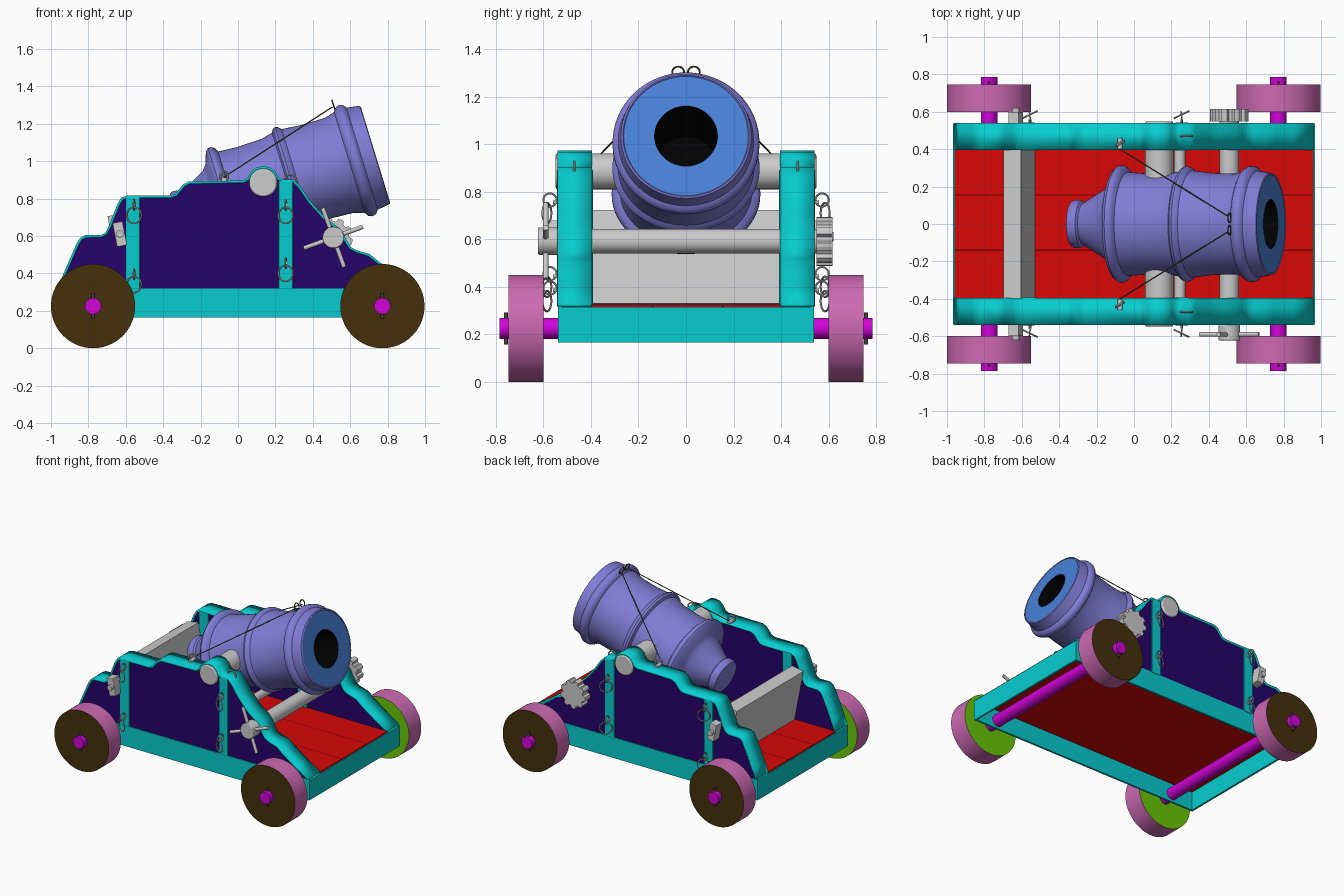
import bpy, bmesh
from math import sin, cos, pi, radians
from mathutils import Vector, Matrix

if "Cube" in bpy.data.objects:
    bpy.data.objects.remove(bpy.data.objects["Cube"])


def mat(name, *rgb):
    # rgb as seen on the lit surface, 0-255
    m = bpy.data.materials.new(name)
    m.diffuse_color = (*[min(1, c / 255 / .875) ** 2.2 for c in rgb], 1)
    m.use_nodes = True
    m.node_tree.nodes["Principled BSDF"].inputs["Base Color"].default_value = m.diffuse_color
    return m


TEAL, INDIGO, RED = mat("teal", 14, 178, 180), mat("indigo", 37, 9, 92), mat("red", 188, 14, 14)
PINK, BROWN, GREEN = mat("pink", 178, 92, 155), mat("brown", 62, 45, 17), mat("green", 92, 172, 14)
MAGENTA, BARREL = mat("magenta", 182, 10, 188), mat("barrel", 112, 108, 186)
BLUE, BLACK, ROPE = mat("blue", 64, 112, 188), mat("black", 4, 4, 4), mat("rope", 75, 72, 45)
DARK = mat("dark_metal", 60, 60, 60)


def finish(name, bm, mats=(), matrix=None, smooth=True, bevel=0):
    bmesh.ops.recalc_face_normals(bm, faces=bm.faces[:])
    me = bpy.data.meshes.new(name)
    bm.to_mesh(me)
    bm.free()
    ob = bpy.data.objects.new(name, me)
    bpy.context.collection.objects.link(ob)
    for m in mats:
        if m:
            me.materials.append(m)
    if matrix:
        ob.matrix_world = matrix
    if bevel:
        b = ob.modifiers.new("bevel", 'BEVEL')
        b.width, b.segments = bevel, 2
    if smooth:
        bpy.ops.object.select_all(action='DESELECT')
        ob.select_set(True)
        bpy.context.view_layer.objects.active = ob
        bpy.ops.object.shade_smooth_by_angle(angle=radians(35))
    return ob


def box(name, size, loc, m=None, rot_y=0, bevel=0):
    bm = bmesh.new()
    bmesh.ops.create_cube(bm, size=1, matrix=Matrix.Diagonal((*size, 1)))
    return finish(name, bm, [m], Matrix.Translation(loc) @ Matrix.Rotation(rot_y, 4, 'Y'), False, bevel)


def rod(name, a, b, r, m=None, seg=32, bevel=0):
    a, b = Vector(a), Vector(b)
    d = b - a
    bm = bmesh.new()
    bmesh.ops.create_cone(bm, cap_ends=True, segments=seg, radius1=r, radius2=r, depth=d.length)
    rot = d.to_track_quat('Z', 'Y').to_matrix().to_4x4()
    return finish(name, bm, [m], Matrix.Translation((a + b) / 2) @ rot, True, bevel)


def lathe(name, prof, mats, idx, matrix, seg=64):
    # profile of (radius, height), one material index per segment
    bm = bmesh.new()
    rings = [[bm.verts.new((r * cos(2 * pi * k / seg), r * sin(2 * pi * k / seg), z)) for k in range(seg)]
             if r else [bm.verts.new((0, 0, z))] for r, z in prof]
    for i in range(len(rings) - 1):
        a, b = rings[i], rings[i + 1]
        for k in range(seg):
            n = (k + 1) % seg
            q = [a[k], a[n], b[n], b[k]] if len(a) == len(b) else \
                [a[0], b[n], b[k]] if len(a) == 1 else [a[k], a[n], b[0]]
            bm.faces.new(q).material_index = idx[i]
    return finish(name, bm, mats, matrix)


def extrude(name, pts, y0, y1, m=None, smooth=False):
    bm = bmesh.new()
    f = bm.faces.new([bm.verts.new((x, y0, z)) for x, z in pts])
    g = bmesh.ops.extrude_face_region(bm, geom=[f])
    bmesh.ops.translate(bm, vec=(0, y1 - y0, 0), verts=[v for v in g['geom'] if isinstance(v, bmesh.types.BMVert)])
    return finish(name, bm, [m], None, smooth)


def ring(name, loc, R, r, rot, m=None):
    bpy.ops.mesh.primitive_torus_add(major_radius=R, minor_radius=r, major_segments=28,
                                     minor_segments=8, location=loc, rotation=rot)
    ob = bpy.context.object
    ob.name = name
    bpy.ops.object.shade_smooth_by_angle()
    if m:
        ob.data.materials.append(m)


# carriage bed: thin frame open below, three floor planks on a sheet
for s in (-1, 1):
    box("bed_side", (1.935, .015, .154), (0, s * .53, .242), TEAL)
    box("bed_end", (.015, 1.06, .15), (s * .96, 0, .24), TEAL)
box("floor_sheet", (1.915, 1.05, .008), (0, 0, .308), RED)
for y, w in ((-.27, .26), (.0075, .295), (.2775, .245)):
    box("floor_plank", (1.92, w, .02), (0, y, .315), RED, 0, .003)

# cheek outline, rear to front
OUT = [(-.955, .32), (-.93, .39), (-.86, .55), (-.84, .585), (-.815, .598), (-.73, .598), (-.705, .613),
       (-.685, .65), (-.64, .765), (-.62, .80), (-.59, .81), (-.36, .81), (-.33, .82), (-.29, .87),
       (-.26, .886), (.03, .89), (.055, .905), (.075, .94), (.10, .96), (.135, .967), (.17, .96),
       (.195, .94), (.215, .905), (.24, .895), (.295, .895), (.325, .865), (.38, .785), (.46, .695), (.54, .635),
       (.575, .575), (.60, .535), (.64, .515), (.70, .498), (.75, .458), (.85, .388), (.955, .32)]

for s in (-1, 1):
    extrude("cheek_panel", OUT, s * .404, s * .533, INDIGO)
    bm = bmesh.new()
    va = [[bm.verts.new((x, y, z)) for x, z in OUT] for y in (s * .396, s * .54)]
    for i in range(len(OUT) - 1):
        bm.faces.new((va[0][i], va[0][i + 1], va[1][i + 1], va[1][i]))
    trim = finish("cheek_trim", bm, [TEAL])
    so = trim.modifiers.new("thick", 'SOLIDIFY')
    so.thickness, so.offset = .013, 0
    # upright straps
    for x, top in ((-.562, .81), (.255, .895)):
        box("cheek_strap", (.076, .15, top - .315), (x, s * .467, (top + .315) / 2), TEAL, 0, .006)

    # hanging rings with eye bolts
    for x in (-.556, .255):
        for z in ((.71, .34) if x < 0 else (.71, .40)):
            rod("eye_bolt", (x, s * .53, z + .045), (x, s * .56, z + .045), .007, None, 12)
            ring("eye_loop", (x, s * .572, z + .055), .028, .004, (0, pi / 2, s * .12))
            ring("hanging_ring", (x, s * .585, z), .043, .0045, (pi / 2, 0, s * .45))
    # rope staple and cheek-top hook
    rod("staple_base", (-.075, s * .40, .90), (-.075, s * .46, .90), .014, None, 12)
    ring("rope_staple", (-.075, s * .43, .92), .024, .007, (pi / 2, 0, .5))
    ring("top_hook", (.28, s * .47, .895), .032, .005, (pi / 2, 0, 0))
    # guy rope up to the barrel loop
    rod("guy_rope", (-.075, s * .40, .915), (.505, s * .04, 1.29), .0035, ROPE, 8)
    ring("barrel_loop", (.51, s * .033, 1.302), .025, .004, (0, radians(72), 0), ROPE)

# wheels, axles and linch pins
for x in (-.775, .772):
    rod("axle", (x, -.785, .225), (x, .785, .225), .044, MAGENTA, 32)
    for s in (-1, 1):
        lathe("wheel", [(0, -.073), (.225, -.073), (.225, .073), (0, .073)], [GREEN, PINK, BROWN], [0, 1, 2],
              Matrix.Translation((x, s * .673, .225)) @ Matrix.Rotation(-s * pi / 2, 4, 'X'))
        rod("linch_pin", (x, s * .757, .158), (x, s * .757, .292), .009, DARK, 12)

# mortar barrel, muzzle at height 0 along its own axis
aim = Matrix.Translation((.735, 0, 1.035)) @ Matrix.Rotation(radians(73), 4, 'Y')
prof = [(0, -.45), (.132, -.45), (.132, -.004), (.262, -.004), (.266, 0), (.274, -.004), (.283, -.06), (.285, -.075),
        (.300, -.085), (.309, -.10), (.309, -.118), (.300, -.135), (.282, -.145), (.267, -.20), (.267, -.33),
        (.277, -.44), (.292, -.455), (.298, -.47), (.292, -.485), (.274, -.495), (.258, -.56), (.255, -.70),
        (.262, -.80), (.285, -.812), (.295, -.828), (.295, -.845), (.282, -.862), (.215, -.885), (.185, -.91),
        (.112, -1.05), (.125, -1.06), (.128, -1.075), (.128, -1.10), (.12, -1.112), (0, -1.115)]
barrel = lathe("mortar_barrel", prof, [BLACK, BLUE, BARREL], [0, 0, 1] + [2] * 31, aim)
# the breech is a little wider and flatter underneath
for v in barrel.data.vertices:
    t = min(1, max(0, (-v.co.z - .15) / .5))
    if v.co.xy.length > .135:
        v.co.y *= 1 + .06 * t
        if v.co.x > 0:
            v.co.x *= 1 - .11 * t
rod("trunnion", (.135, -.548, .885), (.135, .548, .885), .075, None, 40, .008)

# tilted rear stop plate and its through peg
tilt = radians(-11)
box("stop_plate", (.095, .79, .40), (-.613, 0, .518), None, tilt)
box("stop_peg", (.055, 1.20, .13), (-.632, 0, .61), None, tilt, .004)
rod("stop_peg_pin", (-.632, -.62, .61), (-.632, .62, .61), .02, None, 16)
rod("cross_bar", (.245, -.40, .592), (.245, .40, .592), .03, None, 24)

# windlass with ratchet gear and hand spokes
wx, wz = .51, .592
rod("windlass_shaft", (wx, -.60, wz), (wx, .615, wz), .052, None, 32)
rod("windlass_hub", (wx, -.622, wz), (wx, -.54, wz), .058, None, 32, .005)
gear = [(wx + r * cos(t), wz + r * sin(t)) for k in range(9) for r, t in
        [(q, 2 * pi * (k + o) / 9) for q, o in ((.085, 0), (.085, .3), (.102, .42), (.104, .65), (.102, .88))]]
extrude("ratchet_gear", gear, .548, .615)
for k in range(4):
    a = radians(20 + 90 * k)
    rod("hand_spoke", (wx, -.59, wz), (wx + .168 * cos(a), -.59, wz + .168 * sin(a)), .012, None, 12)
